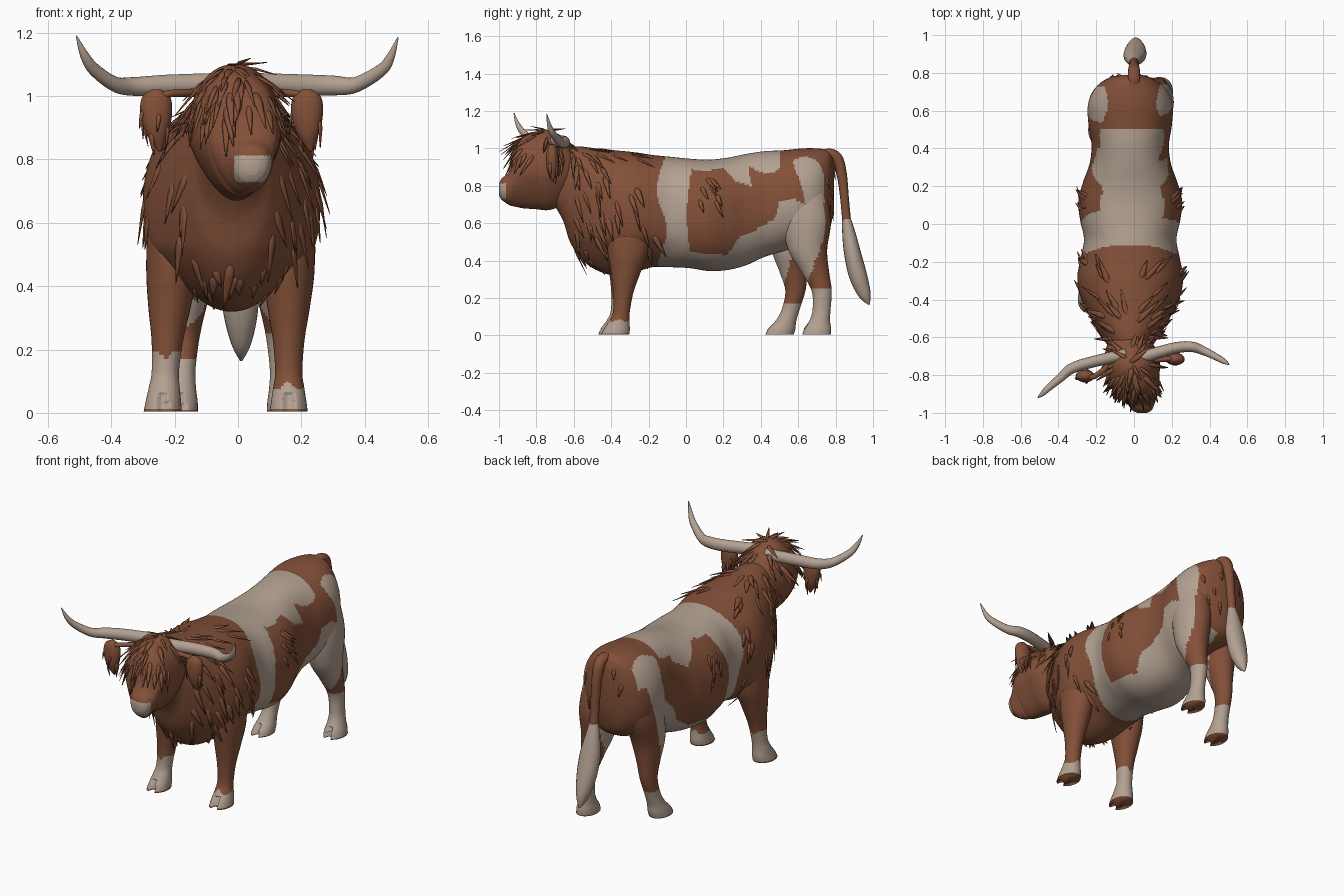
import bpy, bmesh, math, random
from mathutils import Vector

if "Cube" in bpy.data.objects:
    bpy.data.objects.remove(bpy.data.objects["Cube"])

random.seed(4)


def material(name, rgb):
    m = bpy.data.materials.new(name)
    m.diffuse_color = (*rgb, 1)
    m.use_nodes = True
    m.node_tree.nodes["Principled BSDF"].inputs["Base Color"].default_value = m.diffuse_color
    return m


MATS = [material("red_brown_coat", (0.228, 0.081, 0.040)),
        material("cream_patches", (0.45, 0.355, 0.285))]
X, Y = Vector((1, 0, 0)), Vector((0, 1, 0))


def smooth_rows(rows, sub):
    # Catmull-Rom interpolation of section rows
    out = []
    for i in range(len(rows) - 1):
        p0, p1 = rows[max(i - 1, 0)], rows[i]
        p2, p3 = rows[i + 1], rows[min(i + 2, len(rows) - 1)]
        for k in range(sub):
            t = k / sub
            out.append([0.5 * (2 * b + (c - a) * t + (2 * a - 5 * b + 4 * c - d) * t * t
                        + (3 * b - a - 3 * c + d) * t ** 3)
                        for a, b, c, d in zip(p0, p1, p2, p3)])
    return out + [list(rows[-1])]


def add_loft(bm, rows, n, side=X, axis=None, power=1.0):
    # rows: x, y, z, half width along side, half width across it
    pts = [Vector(r[:3]) for r in rows]
    rings = []
    for i, r in enumerate(rows):
        t = axis or (pts[min(i + 1, len(pts) - 1)] - pts[max(i - 1, 0)]).normalized()
        u = (side - t * side.dot(t)).normalized()
        v = u.cross(t)
        ring = []
        for k in range(n):
            a = math.tau * k / n
            c, s = math.cos(a), math.sin(a)
            c = math.copysign(abs(c) ** power, c)
            s = math.copysign(abs(s) ** power, s)
            ring.append(bm.verts.new(pts[i] + u * c * max(r[3], .002) + v * s * max(r[4], .001)))
        rings.append(ring)
    for a, b in zip(rings, rings[1:]):
        for k in range(n):
            bm.faces.new((a[k], a[(k + 1) % n], b[(k + 1) % n], b[k]))
    bm.faces.new(rings[0])
    bm.faces.new(rings[-1])


def finish(name, bm, rule):
    bmesh.ops.recalc_face_normals(bm, faces=bm.faces)
    for f in bm.faces:
        f.smooth = True
        f.material_index = rule(f.calc_center_median())
    me = bpy.data.meshes.new(name)
    bm.to_mesh(me)
    bm.free()
    for m in MATS:
        me.materials.append(m)
    ob = bpy.data.objects.new(name, me)
    bpy.context.collection.objects.link(ob)
    return ob


def part(name, rows, rule, sub=6, n=20, tweak=None, **kw):
    bm = bmesh.new()
    add_loft(bm, smooth_rows(rows, sub), n, **kw)
    if tweak:
        for v in bm.verts:
            tweak(v)
    return finish(name, bm, rule)


def brown(p):
    return 0


def cream(p):
    return 1


def inside(y, z, poly):
    hit = False
    for (y1, z1), (y2, z2) in zip(poly, poly[1:] + poly[:1]):
        if (z1 > z) != (z2 > z) and y < (y2 - y1) * (z - z1) / (z2 - z1) + y1:
            hit = not hit
    return hit


# brown flank patches on each side, in (y, z)
RIGHT = [(.02, .45), (.22, .43), (.28, .52), (.4, .58), (.48, .63), (.5, .72), (.58, .73),
         (.64, .7), (.62, .8), (.58, .9), (.55, 1.02), (.36, 1.02), (.33, .92), (.35, .8),
         (.27, .82), (.2, .9), (.1, .94), (.03, .9), (0, .65)]
LEFT = [(.02, .45), (.25, .43), (.36, .5), (.42, .6), (.54, .7), (.56, .82), (.53, .97), (.42, .97),
        (.4, .86), (.3, .8), (.2, .9), (.08, .92), (0, .7)]


def coat(p):
    x, y, z = p
    if y < -.13 + .025 * math.sin(z * 14):
        return 0
    if z > .86 and abs(x + .01) < .15 + .02 * math.sin(y * 17):
        return 1 if y < .5 else 0
    if x > 0:
        if z > .25 and y > min(.74, .64 + .35 * (z - .25)):
            return 0
        return 0 if inside(y, z, RIGHT) else 1
    if z > .82 and .56 < y < .73:
        return 1
    if z > .17 and y > .62 - .3 * max(0, .6 - z) + .3 * max(0, z - .6):
        return 0
    return 0 if inside(y, z, LEFT) else 1


def chest_keel(v):  # chest narrows to a keel between the front legs
    if v.co.y < 0 and v.co.z < .52:
        f = min(1, -v.co.y / .25) * (.52 - v.co.z) / .2
        v.co.x = -.02 + (v.co.x + .02) * (1 - .35 * f)


# torso: y, bottom, top, half width
torso = [(-.72, .72, .98, .09), (-.66, .62, 1.0, .11), (-.62, .5, 1.01, .135), (-.56, .41, 1.01, .175),
         (-.48, .35, 1.0, .22), (-.38, .32, .99, .265), (-.28, .335, .98, .28),
         (-.18, .365, .965, .262), (-.08, .365, .955, .245), (.02, .36, .945, .265),
         (.12, .345, .94, .275), (.22, .35, .95, .25), (.32, .375, .97, .215),
         (.42, .42, .985, .205), (.52, .45, .99, .22), (.62, .48, 1.0, .225),
         (.7, .5, 1.0, .2), (.76, .55, .99, .14), (.79, .66, .95, .06)]
body = part("body", [(-.02, y, (b + t) / 2, w, (t - b) / 2) for y, b, t, w in torso],
            coat, sub=12, n=120, axis=Y, power=.9, tweak=chest_keel)


def narrow_jaw(v):
    if v.co.z < .86:
        c = .035 if v.co.y < -.9 else .01
        v.co.x = c + (v.co.x - c) * (1 - .3 * (.86 - v.co.z) / .18)


# head: y, bottom, top, half width, centre x
skull = [(-1.0, .75, .81, .03, .045), (-.985, .725, .84, .06, .043), (-.95, .70, .87, .082, .037),
         (-.93, .692, .92, .095, .027), (-.91, .688, 1.0, .108, .017), (-.87, .68, 1.06, .127, .007),
         (-.8, .675, 1.09, .142, -.007), (-.74, .67, 1.1, .147, -.01), (-.68, .69, 1.07, .138, -.015),
         (-.62, .75, 1.02, .11, -.02), (-.58, .82, .96, .05, -.02)]
head = part("head", [(c, y, (b + t) / 2, w, (t - b) / 2) for y, b, t, w, c in skull],
            lambda p: 1 if p.y < -.965 and -.012 < p.x and .728 < p.z < .812 else 0,
            sub=8, n=56, axis=Y, power=.95, tweak=narrow_jaw)

# horns
part("right_horn", [(.03, -.71, 1.04, .032, .034), (.2, -.66, 1.035, .03, .034),
                    (.3, -.65, 1.033, .028, .032), (.37, -.672, 1.035, .023, .025),
                    (.45, -.712, 1.08, .017, .02), (.48, -.73, 1.12, .012, .014),
                    (.505, -.745, 1.185, .002, .002)], cream, side=Y, n=14)
part("left_horn", [(-.04, -.69, 1.04, .032, .034), (-.22, -.73, 1.035, .03, .033),
                   (-.33, -.765, 1.03, .028, .03), (-.39, -.815, 1.038, .023, .024),
                   (-.455, -.87, 1.085, .017, .02), (-.485, -.9, 1.13, .012, .014),
                   (-.51, -.92, 1.19, .002, .002)], cream, side=Y, n=14)

# hanging hairy ears
ears = []
for name, s, x, y in (("right_ear", 1, .218, -.715), ("left_ear", -1, -.258, -.805)):
    part(name + "_stalk", [(s * .1, -.72, 1.01, .015, .015), (x * .8, y, 1.008, .014, .012),
                           (x, y, .995, .012, .012)], brown, side=Y, n=10)
    ears.append(part(name, [(x, y, 1.02, .015, .012), (x, y, .995, .045, .028), (x, y, .94, .05, .034),
                            (x + .004, y, .88, .034, .028), (x + .012, y, .825, .004, .004)],
                     brown, n=14))

# legs: z, y, half width, half depth
FRONT = [(.64, -.31, .08, .12), (.46, -.31, .082, .11), (.34, -.322, .068, .08), (.23, -.335, .05, .054),
         (.13, -.345, .043, .045), (.08, -.357, .049, .054), (.035, -.372, .056, .072), (.004, -.382, .06, .078)]
HIND = [(.8, .63, .07, .11), (.62, .645, .095, .13), (.46, .65, .085, .105), (.34, .69, .06, .075),
        (.24, .725, .045, .054), (.14, .725, .04, .048), (.08, .715, .046, .055),
        (.035, .702, .055, .074), (.004, .696, .058, .079)]


def leg(name, prof, x_top, x_foot, y_shift, rule):
    rows = []
    for z, y, a, b in prof:
        t = min(1, z / .5)
        rows.append((x_foot + (x_top - x_foot) * t, y + y_shift * (1 - z / .8), z, a, b))

    def cleft(v):  # cloven front of the hoof
        if v.co.z < .06 and abs(v.co.x - x_foot) < .012 and v.co.y < rows[-1][1]:
            v.co.y += .035
    part(name, rows, rule, sub=9, n=36, axis=Vector((0, 0, -1)), tweak=cleft)


def sock(height):
    return lambda p: 1 if .012 < p.z < height + .012 * math.sin(p.x * 90) else 0


def hind_coat(p):
    return 0 if p.z < .008 else coat(p)


leg("right_front_leg", FRONT, .16, .16, 0, sock(.085))
leg("left_front_leg", FRONT, -.205, -.238, -.015, sock(.185))
leg("right_hind_leg", HIND, .115, .15, 0, hind_coat)
leg("left_hind_leg", HIND, -.145, -.185, -.2, hind_coat)

# tail and tassel
part("tail", [(0, .72, .97, .03, .02), (0, .77, .975, .032, .025), (0, .81, .945, .032, .03),
              (0, .833, .86, .028, .028), (0, .847, .74, .026, .024), (0, .86, .6, .026, .024)],
     brown, n=14)
part("tail_tassel", [(0, .855, .64, .022, .02), (0, .87, .55, .042, .035), (.004, .89, .44, .06, .045),
                     (.008, .92, .32, .055, .048), (.01, .955, .22, .032, .034), (.01, .98, .165, .004, .004)],
     cream, n=16)


# shaggy locks lying flat on the coat
def hair(name, ob, keep, count, length, width, flow):
    spots = [v for v in ob.data.vertices if keep(v.co)]
    bm = bmesh.new()
    for v in random.sample(spots, min(count, len(spots))):
        nrm = v.normal
        d = Vector(flow) + Vector([random.uniform(-.2, .2) for _ in range(3)])
        d = (d - nrm * d.dot(nrm)).normalized()
        L, w = length * random.uniform(.7, 1.3), width * random.uniform(.7, 1.3)
        rows = [(*(v.co + d * L * t + nrm * h), w * k, .005 * k)
                for t, h, k in ((0, -.006, .7), (.35, 0, 1), (.7, .002, .6), (1, .004, .05))]
        add_loft(bm, rows, 6, side=d.cross(nrm).normalized())
    finish(name, bm, brown)


hair("neck_mane", body, lambda p: -.62 < p.y < -.18 and p.z > .45, 75, .14, .014, (0, .35, -1))
hair("chest_hair", body, lambda p: -.6 < p.y < -.25 and .38 < p.z < .5, 16, .08, .012, (0, .2, -1))
hair("crown_fringe", head, lambda p: -.93 < p.y < -.64 and p.z > .95, 70, .13, .012, (0, -.3, -1))
hair("flank_hair", body, lambda p: .06 < p.y < .17 and .72 < p.z < .85, 16, .1, .012, (0, .4, -1))
hair("rump_hair", body, lambda p: p.y > .74 and p.z > .6 and abs(p.x) < .15, 8, .08, .01, (0, .2, -1))
for e in ears:
    hair(e.name + "_hair", e, lambda p: .88 < p.z < .97, 8, .08, .009, (0, 0, -1))
